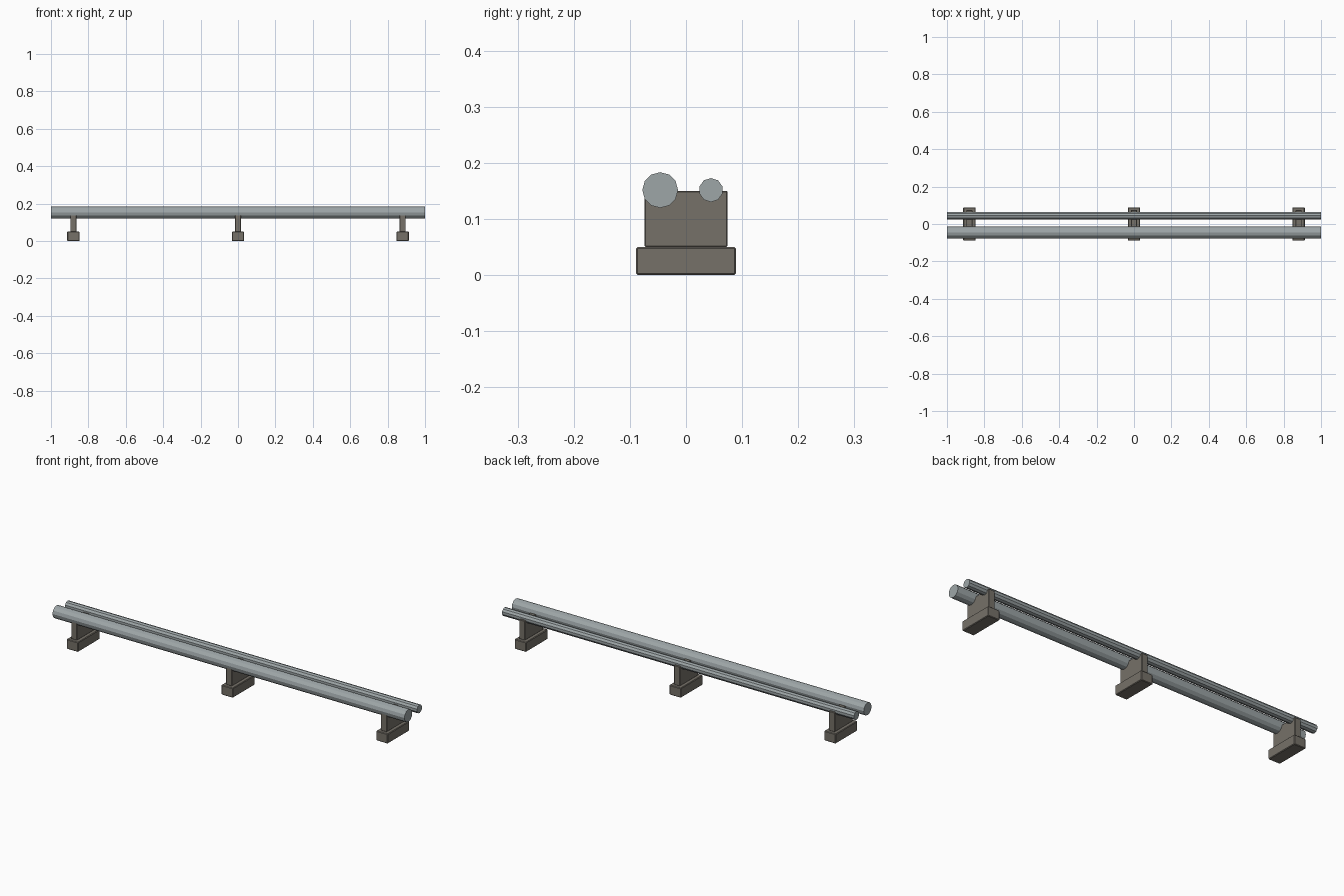
import bpy, math

if "Cube" in bpy.data.objects:
    bpy.data.objects.remove(bpy.data.objects["Cube"])


def material(name, rgb):
    m = bpy.data.materials.new(name)
    m.diffuse_color = (*rgb, 1.0)
    m.use_nodes = True
    m.node_tree.nodes["Principled BSDF"].inputs["Base Color"].default_value = m.diffuse_color
    return m


METAL = material("pipe grey metal", (0.34, 0.38, 0.39))
CONCRETE = material("dark concrete", (0.18, 0.165, 0.14))


def block(name, centre, size, bevel=0.003):
    bpy.ops.mesh.primitive_cube_add(size=1, location=centre)
    ob = bpy.context.object
    ob.name = name
    ob.scale = size
    bpy.ops.object.transform_apply(location=False, rotation=False, scale=True)
    mod = ob.modifiers.new("soft edges", 'BEVEL')
    mod.width = bevel
    mod.segments = 1
    ob.data.materials.append(CONCRETE)


def pipe(name, y, z, radius, sides, roll=0.0):
    bpy.ops.mesh.primitive_cylinder_add(
        vertices=sides, radius=radius, depth=2.0,
        location=(0, y, z), rotation=(0, math.pi / 2, 0))
    ob = bpy.context.object
    ob.name = name
    ob.rotation_euler = (roll, math.pi / 2, 0) if roll == 0 else (0, math.pi / 2, 0)
    if roll:
        ob.rotation_euler.rotate_axis('Z', roll)
    ob.data.materials.append(METAL)


# Two parallel pipes running along x
pipe("large_pipe", -0.046, 0.1515, 0.0318, 12)
pipe("small_pipe", 0.0445, 0.1515, 0.0214, 10, math.pi / 2)

# Three supports: a wide footing with an upright slab carrying the pipes
for side, x in (("left", -0.88), ("middle", 0.0), ("right", 0.88)):
    block(side + "_footing", (x, 0, 0.025), (0.066, 0.178, 0.05))
    block(side + "_upright", (x, 0, 0.1), (0.033, 0.148, 0.1), 0.002)
